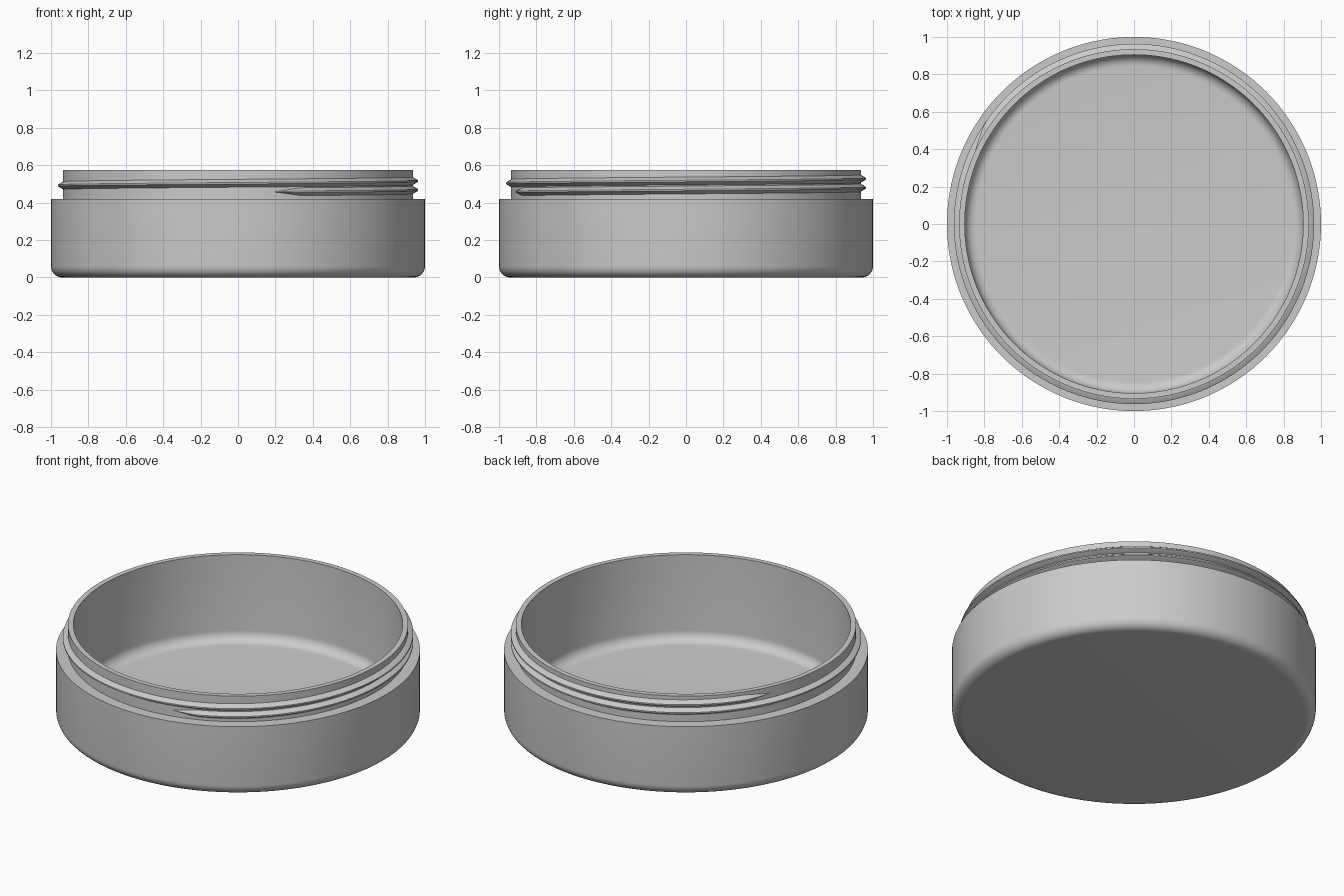
import bpy, bmesh
from math import sin, cos, pi, radians

cube = bpy.data.objects.get("Cube")
if cube:
    bpy.data.objects.remove(cube, do_unlink=True)

# Single grey material
grey = bpy.data.materials.new("plain grey")
grey.use_nodes = True
colour = (0.6, 0.6, 0.6, 1)
grey.diffuse_color = colour
grey.node_tree.nodes["Principled BSDF"].inputs["Base Color"].default_value = colour


def finish(name, bm):
    bmesh.ops.recalc_face_normals(bm, faces=bm.faces)
    mesh = bpy.data.meshes.new(name)
    bm.to_mesh(mesh)
    bm.free()
    mesh.materials.append(grey)
    obj = bpy.data.objects.new(name, mesh)
    bpy.context.collection.objects.link(obj)
    bpy.ops.object.select_all(action="DESELECT")
    obj.select_set(True)
    bpy.context.view_layer.objects.active = obj
    bpy.ops.object.shade_smooth_by_angle(angle=radians(30))
    return obj


def fillet(r, z, size, steps=8):
    """Quarter arc from the floor (r - size, z) out to the wall (r, z + size)."""
    return [(r - size + size * sin(a), z + size - size * cos(a))
            for a in (pi / 2 * i / steps for i in range(steps + 1))]


# Jar body: closed wall profile turned about the z axis
SEGMENTS = 144
OUTER, NECK, INNER = 1.0, 0.935, 0.905
SHOULDER, TOP, FLOOR = 0.42, 0.575, 0.055
profile = ([(0, 0)] + fillet(OUTER, 0, 0.06)
           + [(OUTER, SHOULDER), (NECK, SHOULDER), (NECK, TOP), (INNER, TOP)]
           + fillet(INNER, FLOOR, 0.06)[::-1] + [(0, FLOOR)])
bm = bmesh.new()
verts = [bm.verts.new((r, 0, z)) for r, z in profile]
edges = [bm.edges.new(pair) for pair in zip(verts, verts[1:])]
bmesh.ops.spin(bm, geom=verts + edges, cent=(0, 0, 0), axis=(0, 0, 1),
               angle=2 * pi, steps=SEGMENTS, use_duplicate=False)
bmesh.ops.remove_doubles(bm, verts=bm.verts, dist=0.0005)
finish("jar_body", bm)

# Screw thread: a ridge rising around the neck, tapered at both ends
START, END, TAPER = -78, 515, 9
START_Z, PITCH = 0.457, 0.048
STEPS = 300
section = [(-0.006, -0.022), (0.0, -0.021), (0.028, -0.004),
           (0.028, 0.004), (0.0, 0.021), (-0.006, 0.022)]
bm = bmesh.new()
rings = []
for i in range(STEPS + 1):
    deg = START + (END - START) * i / STEPS
    grow = max(0.03, min(1, (deg - START) / TAPER, (END - deg) / TAPER))
    z = START_Z + PITCH * (deg - START) / 360
    a = radians(deg)
    ring = []
    for out, up in section:
        r = NECK + (out * grow if out > 0 else out)
        ring.append(bm.verts.new((r * cos(a), r * sin(a), z + up * grow)))
    rings.append(ring)
count = len(section)
for near, far in zip(rings, rings[1:]):
    for j in range(count):
        k = (j + 1) % count
        bm.faces.new((near[j], near[k], far[k], far[j]))
bm.faces.new(rings[0])
bm.faces.new(rings[-1])
finish("screw_thread", bm)
